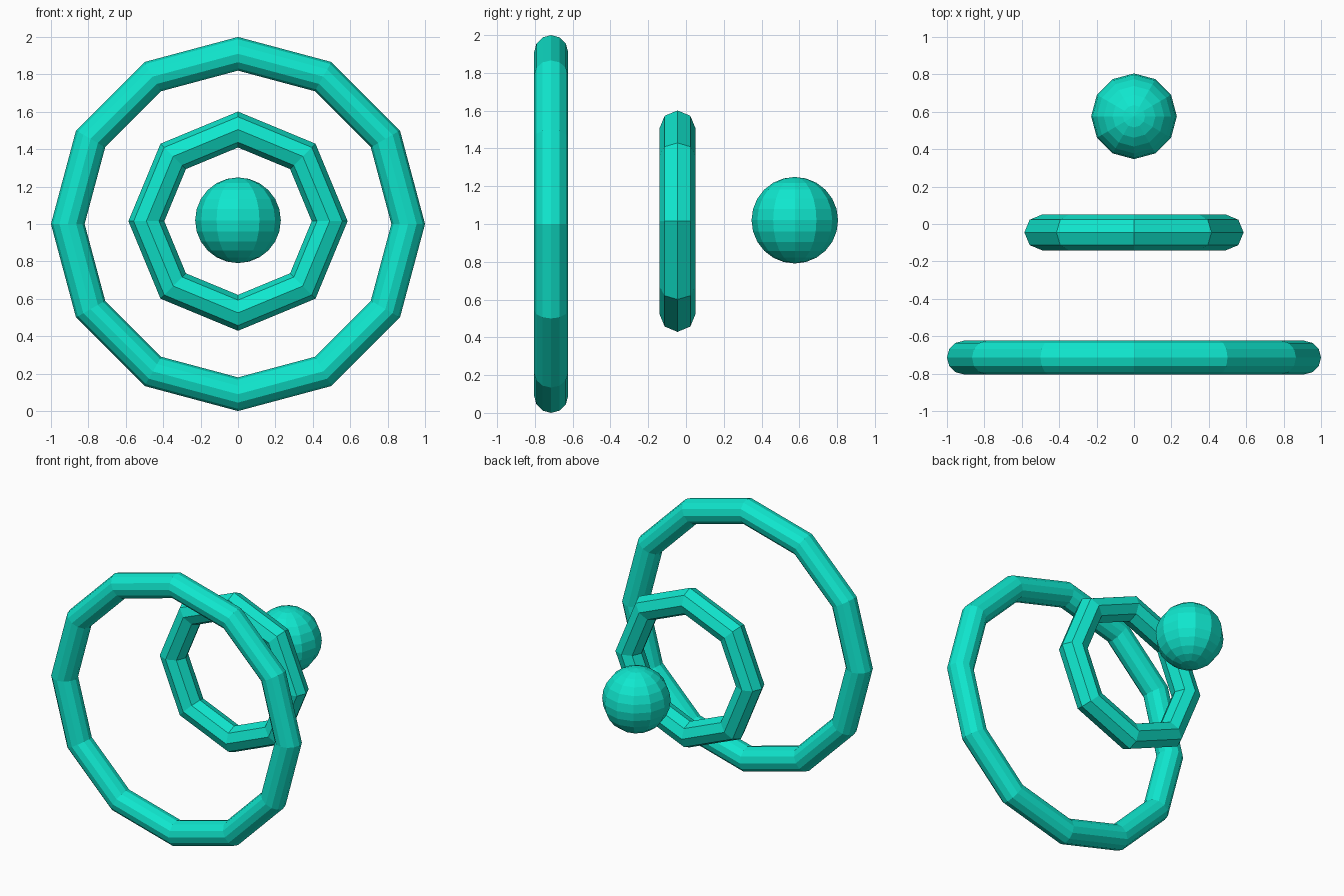
import bpy
from math import radians

if "Cube" in bpy.data.objects:
    bpy.data.objects.remove(bpy.data.objects["Cube"])

teal = bpy.data.materials.new("teal")
teal.diffuse_color = (0.005, 0.8, 0.62, 1)
teal.use_nodes = True
teal.node_tree.nodes["Principled BSDF"].inputs["Base Color"].default_value = teal.diffuse_color


def finish(name):
    ob = bpy.context.object
    ob.name = name
    ob.data.materials.append(teal)
    bpy.ops.object.shade_flat()


def ring(name, y, z, major, minor, sides, tube_sides):
    # upright ring facing the front
    bpy.ops.mesh.primitive_torus_add(
        location=(0, y, z), rotation=(radians(90), 0, 0),
        major_radius=major, minor_radius=minor,
        major_segments=sides, minor_segments=tube_sides)
    finish(name)


# Large front ring and smaller middle ring
ring("large_ring", -0.714, 1.0, 0.91, 0.09, 12, 12)
ring("small_ring", -0.045, 1.015, 0.49, 0.096, 8, 8)

# Ball at the back
bpy.ops.mesh.primitive_uv_sphere_add(
    segments=12, ring_count=12, radius=0.229, location=(0, 0.576, 1.02))
finish("ball")
